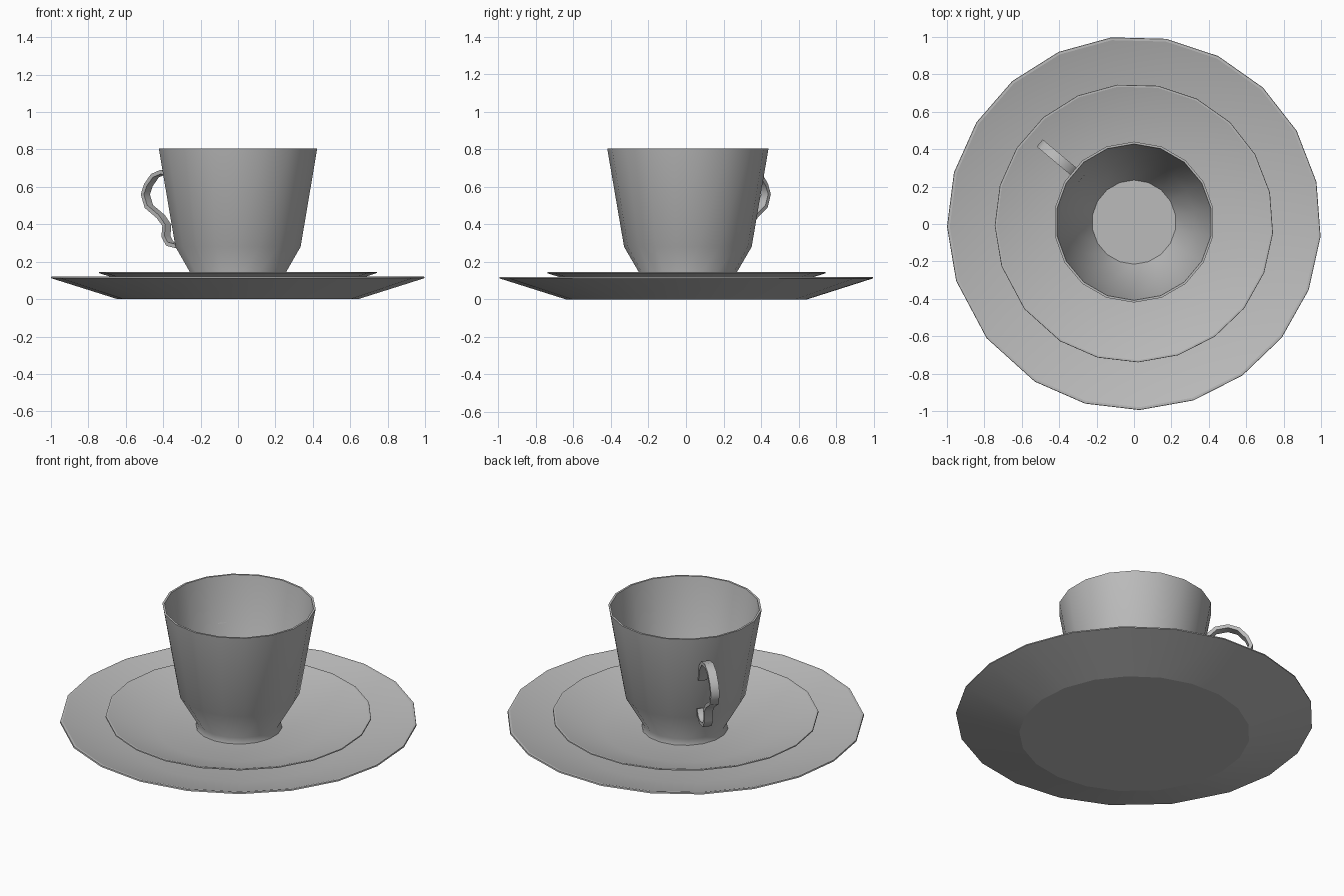
import bpy, bmesh
from math import sin, cos, radians
from mathutils import Vector

cube = bpy.data.objects.get("Cube")
if cube:
    bpy.data.objects.remove(cube)

grey = bpy.data.materials.new("grey_china")
grey.use_nodes = True
colour = (0.5, 0.5, 0.5, 1)
grey.diffuse_color = colour
grey.node_tree.nodes["Principled BSDF"].inputs["Base Color"].default_value = colour


def finish(name, bm, location=(0, 0, 0)):
    bmesh.ops.recalc_face_normals(bm, faces=bm.faces)
    mesh = bpy.data.meshes.new(name)
    bm.to_mesh(mesh)
    bm.free()
    mesh.materials.append(grey)
    obj = bpy.data.objects.new(name, mesh)
    obj.location = location
    bpy.context.collection.objects.link(obj)
    return obj


def lathe(name, profile, angles, sharp, location=(0, 0, 0)):
    """Spin a closed profile (base edge to inner floor edge), capping both ends."""
    bm = bmesh.new()
    rings = [[bm.verts.new((r * cos(a), r * sin(a), z)) for a in angles]
             for r, z in profile]
    n = len(angles)
    for low, high in zip(rings, rings[1:]):
        for i in range(n):
            j = (i + 1) % n
            bm.faces.new((low[i], low[j], high[j], high[i])).smooth = True
    for ring in (rings[0], rings[-1]):
        bm.faces.new(ring).smooth = True
    for k in sharp:
        for i in range(n):
            bm.edges.get((rings[k][i], rings[k][(i + 1) % n])).smooth = False
    return finish(name, bm, location)


# Plate and saucer share one outline with two slightly longer sides
plate_angles = [radians(198), radians(218)]
plate_angles += [radians(238 + 16.84 * i) for i in range(19)]
dish = [(0.645, 0), (1.0, 0.112), (0.998, 0.12), (0.985, 0.12), (0.63, 0.012)]
lathe("plate", dish, plate_angles, (0, 1, 2, 3), (0, 0.005, 0))
saucer = [(r * 0.745, z * 0.745 + 0.056) for r, z in dish]
lathe("saucer", saucer, plate_angles, (0, 1, 2, 3), (0, 0.005, 0))

# Cup: foot, flared bowl, thin rim, inner wall and floor
cup_angles = [radians(10 + 20 * i) for i in range(18)]
cup = [(0.242, 0.063), (0.235, 0.1), (0.34, 0.28), (0.43, 0.805),
       (0.418, 0.805), (0.328, 0.285), (0.225, 0.105)]
lathe("cup", cup, cup_angles, (0, 3, 4, 6), (0, 0.01, 0))

# Handle: flat ribbon with two scrolls, swept in a vertical plane
path = [(0.375, 0.53), (0.405, 0.62), (0.45, 0.665), (0.52, 0.68), (0.58, 0.66),
        (0.625, 0.61), (0.647, 0.56), (0.622, 0.495), (0.54, 0.442),
        (0.497, 0.395), (0.503, 0.335), (0.475, 0.295), (0.41, 0.282),
        (0.365, 0.305), (0.35, 0.34)]
out = Vector((cos(radians(140)), sin(radians(140)), 0))
side = Vector((-out.y, out.x, 0))
points = [out * r + Vector((0, 0, z)) for r, z in path]
bm = bmesh.new()
sections = []
for i, p in enumerate(points):
    along = points[min(i + 1, len(points) - 1)] - points[max(i - 1, 0)]
    normal = along.cross(side).normalized()
    sections.append([bm.verts.new(p + side * s * 0.025 + normal * t * 0.011)
                     for s, t in ((-1, -1), (1, -1), (1, 1), (-1, 1))])
for a, b in zip(sections, sections[1:]):
    for i in range(4):
        j = (i + 1) % 4
        bm.faces.new((a[i], a[j], b[j], b[i])).smooth = True
        bm.edges.get((a[i], b[i])).smooth = False
for end in (sections[0], sections[-1]):
    bm.faces.new(end)
finish("handle", bm, (0, 0.01, 0))
